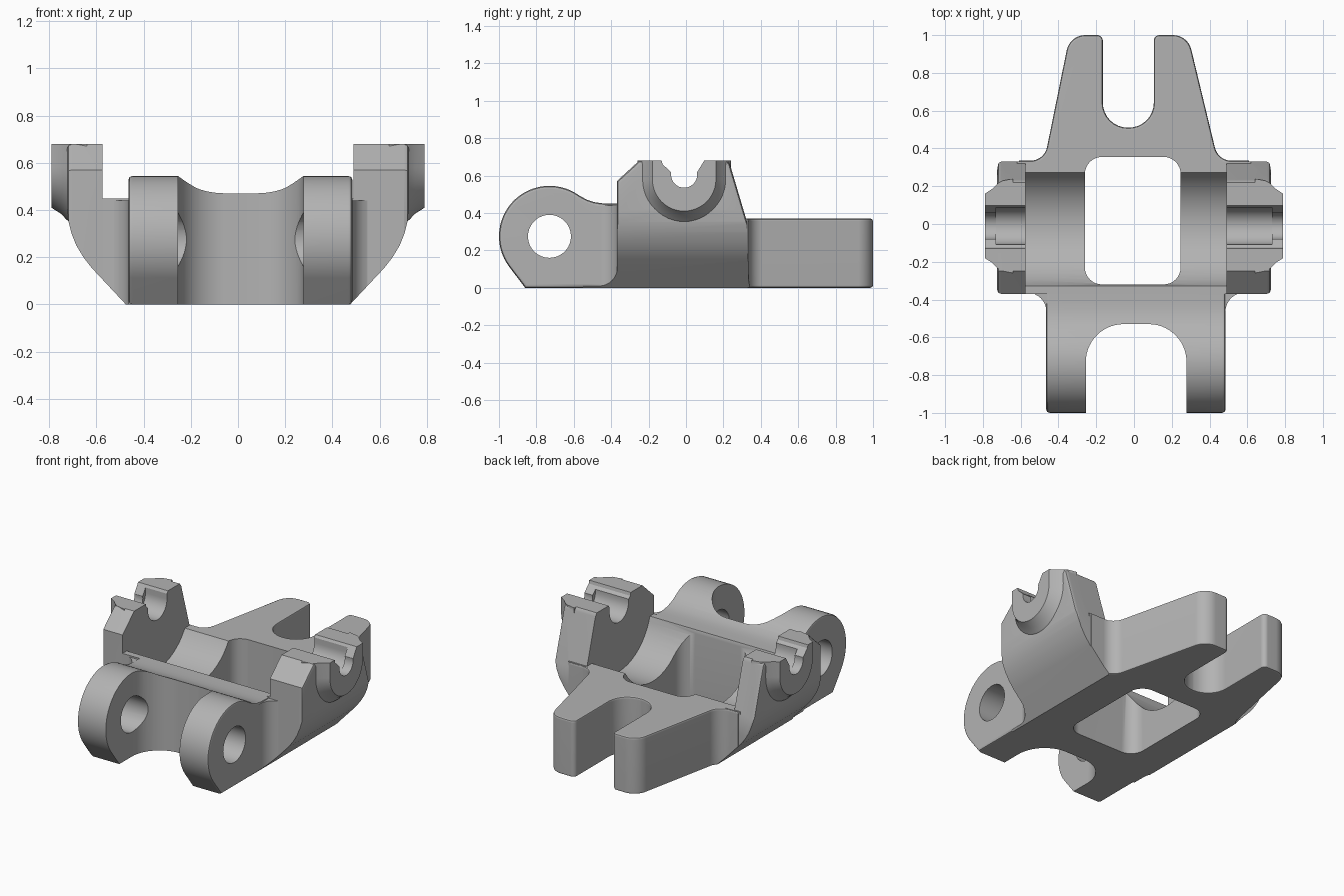
import bpy, bmesh, math
from mathutils import Vector

if "Cube" in bpy.data.objects:
    bpy.data.objects.remove(bpy.data.objects["Cube"])

steel = bpy.data.materials.new("plain grey")
steel.diffuse_color = (0.45, 0.45, 0.45, 1)
steel.use_nodes = True
steel.node_tree.nodes["Principled BSDF"].inputs["Base Color"].default_value = steel.diffuse_color


def arc(cx, cy, r, a0, a1, n):
    return [(cx + r * math.cos(math.radians(a0 + (a1 - a0) * i / n)),
             cy + r * math.sin(math.radians(a0 + (a1 - a0) * i / n))) for i in range(n + 1)]


def rounded(pts, n=8):
    """Polygon whose points (x, y, radius) get rounded corners."""
    out = []
    for i, p in enumerate(pts):
        c = Vector(p[:2])
        if len(p) < 3:
            out.append(tuple(c))
            continue
        u = (Vector(pts[i - 1][:2]) - c).normalized()
        v = (Vector(pts[(i + 1) % len(pts)][:2]) - c).normalized()
        half = u.angle(v) / 2
        mid = c + (u + v).normalized() * p[2] / math.sin(half)
        d = p[2] / math.tan(half)
        s, e = c + u * d - mid, c + v * d - mid
        a0, a1 = math.atan2(s.y, s.x), math.atan2(e.y, e.x)
        da = (a1 - a0 + math.pi) % (2 * math.pi) - math.pi
        out += arc(mid.x, mid.y, p[2], math.degrees(a0), math.degrees(a0 + da), n)
    return out


def place(axis, p, t):
    return {"x": (t, p[0], p[1]), "y": (p[0], t, p[1]), "z": (p[0], p[1], t)}[axis]


def loft(name, axis, sections):
    """Skin matching outlines [(position, points), ...] along an axis."""
    bm = bmesh.new()
    rings = [[bm.verts.new(place(axis, p, t)) for p in pts] for t, pts in sections]
    n = len(rings[0])
    for a, b in zip(rings, rings[1:]):
        for i in range(n):
            bm.faces.new((a[i], a[(i + 1) % n], b[(i + 1) % n], b[i]))
    bm.faces.new(rings[0])
    bm.faces.new(rings[-1])
    return finish(name, bm)


def finish(name, bm):
    bmesh.ops.recalc_face_normals(bm, faces=bm.faces)
    me = bpy.data.meshes.new(name)
    bm.to_mesh(me)
    bm.free()
    me.materials.append(steel)
    ob = bpy.data.objects.new(name, me)
    bpy.context.collection.objects.link(ob)
    return ob


def prism(name, axis, pts, a, b, bevel=0, ends=()):
    """Extruded outline; edges round the listed ends can be bevelled."""
    ob = loft(name, axis, [(a, pts), (b, pts)])
    if bevel:
        k = "xyz".index(axis)
        bm = bmesh.new()
        bm.from_mesh(ob.data)
        es = [e for e in bm.edges
              if any(all(abs(v.co[k] - t) < 1e-5 for v in e.verts) for t in ends)]
        bmesh.ops.bevel(bm, geom=es, offset=bevel, segments=2, profile=0.5,
                        affect='EDGES', clamp_overlap=False)
        bmesh.ops.recalc_face_normals(bm, faces=bm.faces)
        bm.to_mesh(ob.data)
        bm.free()
    return ob


def combine(base, tool, op):
    tool.hide_render = True
    m = base.modifiers.new("bool", 'BOOLEAN')
    m.operation, m.object, m.solver = op, tool, 'EXACT'
    bpy.context.view_layer.objects.active = base
    bpy.ops.object.modifier_apply(modifier=m.name)
    bpy.data.objects.remove(tool)


# Middle block between the arms
body = prism("pivot_bracket", "x", [(-.37, 0), (.33, 0), (.33, .37), (.1, .37),
                                    (-.1, .45), (-.37, .45)], -.62, .62)

# Front lugs, still joined, with the rounded side profile
lug = [(-.3, 0), (-.86, 0)] + arc(-.73, .275, .27, 217, 60, 28) + \
      [(-.565, .49), (-.53, .471), (-.49, .458), (-.45, .452), (-.41, .45), (-.3, .45)]
combine(body, prism("front_lugs", "x", lug, -.465, .485, .018, (-.465, .485)), 'UNION')

# Fillets where the lugs meet the arms
for s, x in ((-1, .464), (1, .484)):
    pts = rounded([(s * .61, -.29), (s * .61, -.364), (s * x, -.364, .1),
                   (s * x, -.55), (s * .4, -.55), (s * .4, -.29)])
    combine(body, prism("lug_fillet", "z", pts, 0, .44), 'UNION')

# Rear fork with two tapered tines
fork = rounded([(-.61, .2), (-.61, .335), (-.475, .335, .09), (-.34, 1, .1), (-.165, 1, .03),
                (-.165, .51, .132), (.105, .51, .132), (.105, 1, .03), (.285, 1, .1),
                (.445, .335, .09), (.61, .335), (.61, .2)])
combine(body, prism("rear_fork", "z", fork, 0, .37, .014, (0, .37)), 'UNION')

# Round trough running across between the arms
combine(body, prism("trough_cutter", "x", arc(-.01, .54, .33, 0, 352.5, 47), -.59, .51),
        'DIFFERENCE')

# Upright side arms
arm = [(-.37, 0), (.33, 0), (.33, .34), (.235, .66), (.22, .68), (-.25, .68), (-.37, .57)]
combine(body, prism("left_arm", "x", arm, -.725, -.575, .022, (-.725,)), 'UNION')
combine(body, prism("right_arm", "x", arm, .49, .725, .022, (.725,)), 'UNION')

# Sloping underside that trims both sides
side = [(.383, -.1), (.475, 0), (.62, .155), (.655, .2), (.685, .25), (.705, .3),
        (.718, .35), (.724, .41), (.7255, .8)]
trim = side + [(-x, z) for x, z in reversed(side)]
combine(body, prism("side_trimmer", "y", trim, -1.2, 1.2), 'INTERSECT')


# Raised outer bosses
def boss_ring(r):
    return [(-.01 - r, .68)] + arc(-.01, .58, r, 180, 360, 24) + [(-.01 + r, .68)]


for s in (-1, 1):
    combine(body, loft("arm_boss", "x", [(s * x, boss_ring(r)) for x, r in (
        (.64, .25), (.70, .238), (.725, .222), (.75, .196), (.79, .17))]), 'UNION')

# Notches in the arm tops: narrow outside, wider pocket inside
notch = [(-.135, .70), (-.125, .66)] + arc(-.01, .605, .07, 170, 370, 18) + [(.11, .70)]
combine(body, prism("notch_cutter", "x", notch, -1, 1), 'DIFFERENCE')
pocket = [(-.108, .72)] + arc(-.01, .63, .098, 180, 360, 18) + [(.088, .72)]
combine(body, prism("pocket_cutter", "x", pocket, -.73, .73), 'DIFFERENCE')

# Central window, front slot and pin holes
window = rounded([(-.26, -.32, .09), (.247, -.32, .09), (.247, .355, .09), (-.26, .355, .09)])
combine(body, prism("window_cutter", "z", window, -.2, 1), 'DIFFERENCE')
slot = rounded([(-.255, -1.2), (-.255, -.53, .2), (.278, -.53, .2), (.278, -1.2)], 14)
combine(body, prism("slot_cutter", "z", slot, -.2, 1), 'DIFFERENCE')
combine(body, prism("pin_hole_cutter", "x", arc(-.73, .275, .115, 0, 350, 35), -.6, .6),
        'DIFFERENCE')

# Smooth shading with crisp edges
bpy.ops.object.select_all(action='DESELECT')
body.select_set(True)
bpy.context.view_layer.objects.active = body
bpy.ops.object.shade_smooth_by_angle(angle=math.radians(28))
wn = body.modifiers.new("weighted_normals", 'WEIGHTED_NORMAL')
wn.keep_sharp = True
